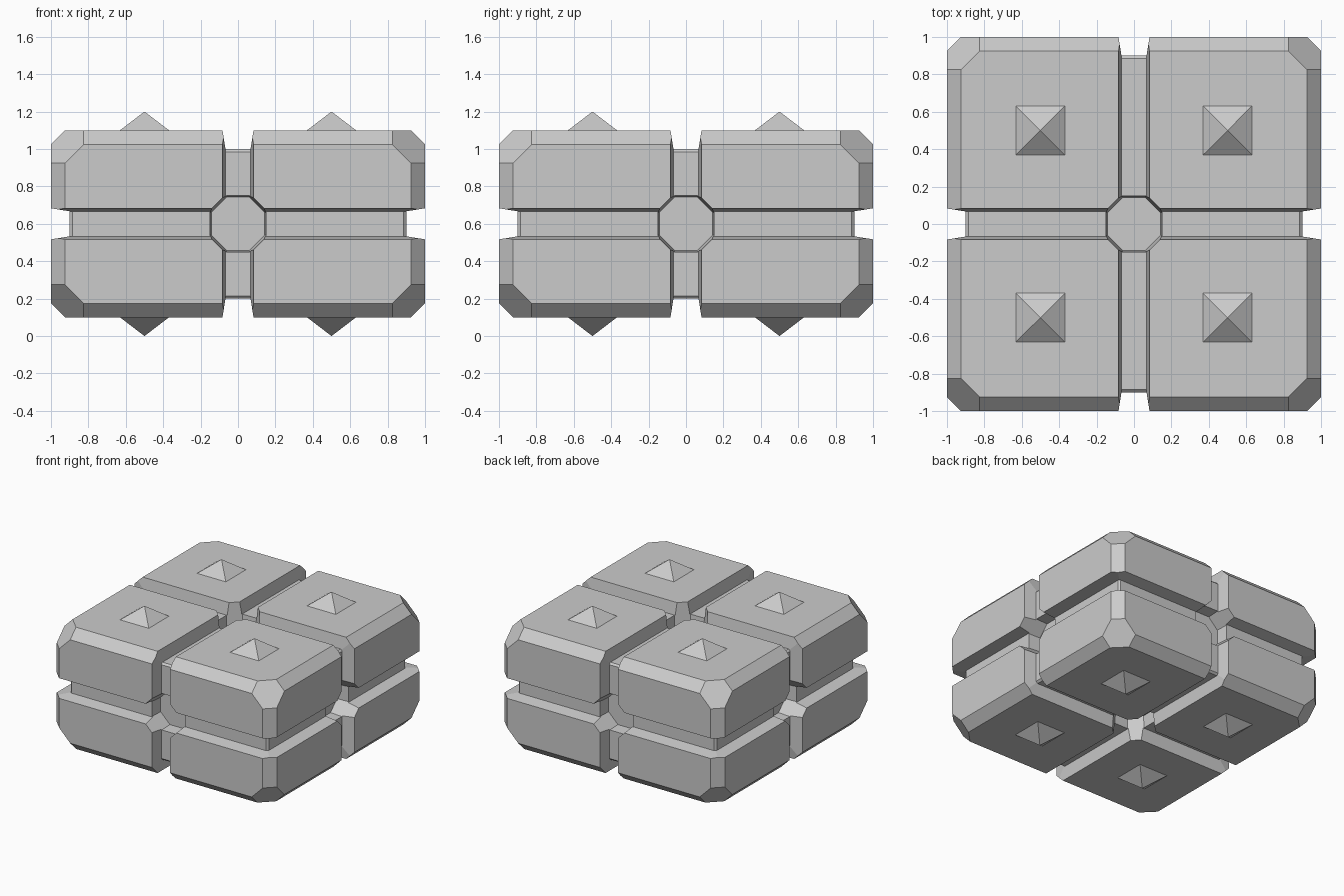
import bpy, bmesh, math
from itertools import product
from mathutils import Vector, Matrix

if "Cube" in bpy.data.objects:
    bpy.data.objects.remove(bpy.data.objects["Cube"])

HALF = Vector((1.0, 1.0, 0.5))
LIFT = Vector((0, 0, 0.6))


def finish(bm, name):
    bmesh.ops.recalc_face_normals(bm, faces=bm.faces[:])
    me = bpy.data.meshes.new(name)
    bm.to_mesh(me)
    bm.free()
    ob = bpy.data.objects.new(name, me)
    bpy.context.collection.objects.link(ob)
    return ob


def hull(points, name):
    bm = bmesh.new()
    for p in points:
        bm.verts.new(p)
    bmesh.ops.convex_hull(bm, input=bm.verts[:])
    bmesh.ops.dissolve_limit(bm, angle_limit=0.001, verts=bm.verts[:], edges=bm.edges[:])
    return finish(bm, name)


def slice_off(bm, co, no):
    geom = bm.verts[:] + bm.edges[:] + bm.faces[:]
    bmesh.ops.bisect_plane(bm, geom=geom, plane_co=co, plane_no=no, clear_outer=True)
    bmesh.ops.holes_fill(bm, edges=[e for e in bm.edges if e.is_boundary], sides=0)


# Outer slab with chamfered edges and deeper cut corners
bm = bmesh.new()
bmesh.ops.create_cube(bm, size=1, matrix=Matrix.Diagonal((2, 2, 1, 1)))
for s in product((-1, 0, 1), repeat=3):
    count = sum(map(abs, s))
    if count < 2:
        continue
    inset = 0.075 if count == 2 else 0.25
    no = Vector(s)
    corner = Vector([a * b for a, b in zip(s, HALF)])
    slice_off(bm, corner - no * (inset / count), no.normalized())
bm.verts.ensure_lookup_table()
bmesh.ops.translate(bm, verts=bm.verts[:], vec=LIFT)
body = finish(bm, "block_body")

cutters = []
axes = [Vector((1, 0, 0)), Vector((0, 1, 0)), Vector((0, 0, 1))]

for i, sign in product(range(3), (-1, 1)):
    n = axes[i] * sign
    d = HALF[i]
    j, k = (i + 1) % 3, (i + 2) % 3
    # Tapered grooves crossing on each face
    for along, across in ((j, k), (k, j)):
        pts = [LIFT + n * (d + h) + axes[across] * (w * a) + axes[along] * ((HALF[along] + 0.1) * b)
               for h, w in ((-0.1, 0.067), (0.05, 0.091))
               for a, b in product((-1, 1), repeat=2)]
        cutters.append(hull(pts, "groove_cutter"))
    # Octagonal recess where the grooves cross
    pts = []
    for h, apothem in ((-0.2, 0.143), (0.05, 0.161)):
        r = apothem / math.cos(math.pi / 8)
        for q in range(8):
            t = math.radians(22.5 + 45 * q)
            pts.append(LIFT + n * (d + h) + axes[j] * (r * math.cos(t)) + axes[k] * (r * math.sin(t)))
    cutters.append(hull(pts, "recess_cutter"))

# Small bevels where groove floors turn over the slab edges
for i in range(3):
    j, k = (i + 1) % 3, (i + 2) % 3
    for a, b in product((-1, 1), repeat=2):
        edge = LIFT + axes[j] * (a * (HALF[j] - 0.1)) + axes[k] * (b * (HALF[k] - 0.1))
        out = (axes[j] * a + axes[k] * b).normalized()
        side = (axes[j] * a - axes[k] * b).normalized()
        pts = [edge + out * o + side * (0.02 * s) + axes[i] * (0.067 * w)
               for o in (-0.0106, 0.03) for s, w in product((-1, 1), repeat=2)]
        cutters.append(hull(pts, "edge_cutter"))

bpy.context.view_layer.objects.active = body
for c in cutters:
    c.hide_render = True
    m = body.modifiers.new("cut", 'BOOLEAN')
    m.operation = 'DIFFERENCE'
    m.solver = 'EXACT'
    m.object = c
    bpy.ops.object.modifier_apply(modifier=m.name)
for c in cutters:
    bpy.data.objects.remove(c, do_unlink=True)

# Pyramid studs on the top and bottom of every block
for x, y, s in product((-0.5, 0.5), (-0.5, 0.5), (-1, 1)):
    pts = [LIFT + Vector((x + 0.131 * a, y + 0.131 * b, 0.5 * s)) for a, b in product((-1, 1), repeat=2)]
    pts.append(LIFT + Vector((x, y, 0.6 * s)))
    hull(pts, "top_stud" if s > 0 else "bottom_stud")
